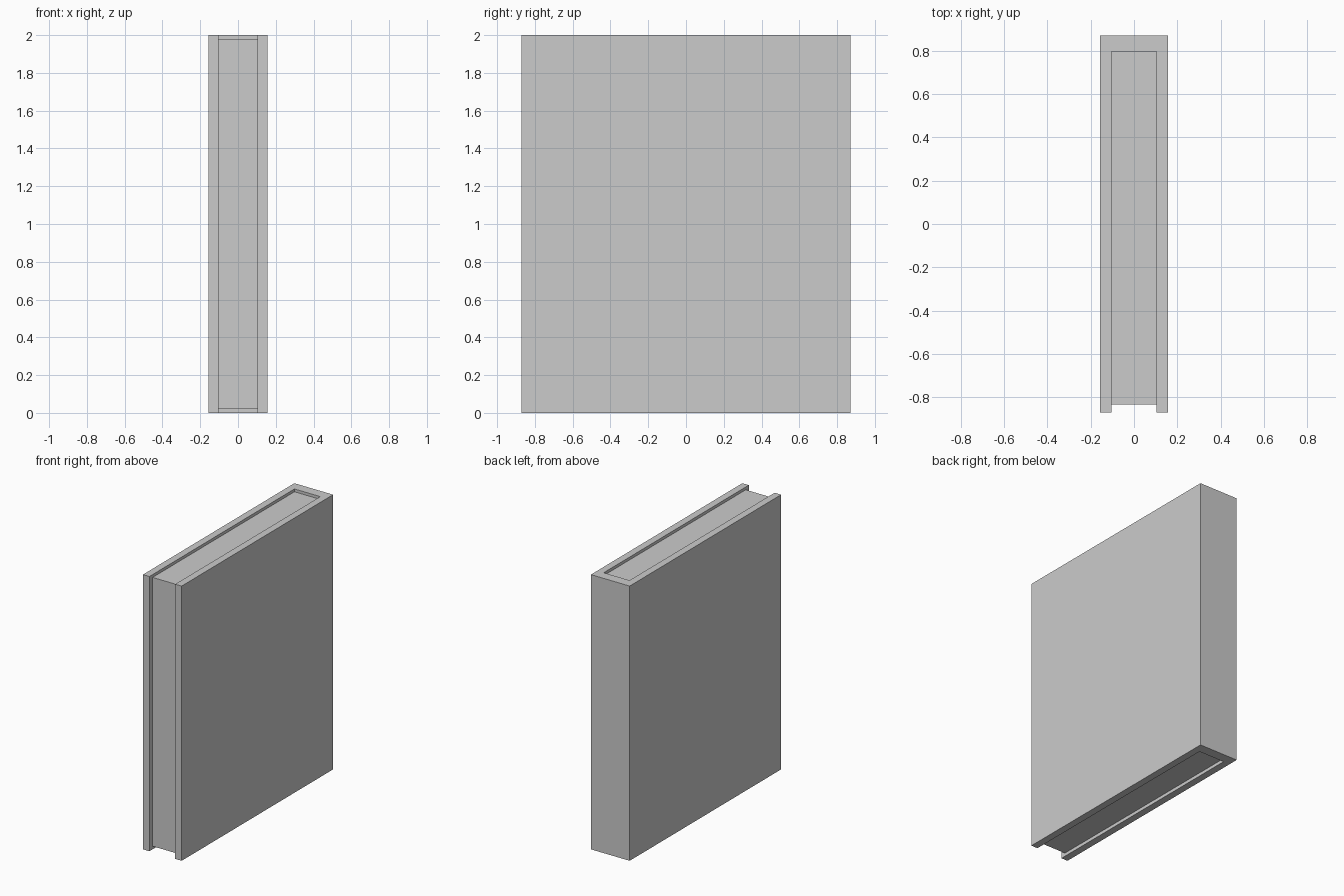
import bpy, bmesh

if "Cube" in bpy.data.objects:
    bpy.data.objects.remove(bpy.data.objects["Cube"])


def prism(name, outline, z0, z1):
    """Extrude a flat xy outline from z0 up to z1."""
    bm = bmesh.new()
    face = bm.faces.new([bm.verts.new((x, y, z0)) for x, y in outline])
    top = bmesh.ops.extrude_face_region(bm, geom=[face])["geom"]
    verts = [v for v in top if isinstance(v, bmesh.types.BMVert)]
    bmesh.ops.translate(bm, vec=(0, 0, z1 - z0), verts=verts)
    bmesh.ops.recalc_face_normals(bm, faces=bm.faces)
    mesh = bpy.data.meshes.new(name)
    bm.to_mesh(mesh)
    bm.free()
    obj = bpy.data.objects.new(name, mesh)
    bpy.context.collection.objects.link(obj)
    return obj


OUT, INN = 0.156, 0.104        # half widths outside and inside the cover
FRONT, BACK, SPINE = -0.871, 0.871, 0.798

# U-shaped cover: two boards joined by the spine at the back
half = [(OUT, BACK), (OUT, FRONT), (INN, FRONT), (INN, SPINE)]
prism("cover", half + [(-x, y) for x, y in reversed(half)], 0, 2)

# Page block, set back slightly from the open edges
w = INN - 0.001
prism("pages", [(-w, -0.835), (w, -0.835), (w, SPINE - 0.001), (-w, SPINE - 0.001)], 0.023, 1.98)
